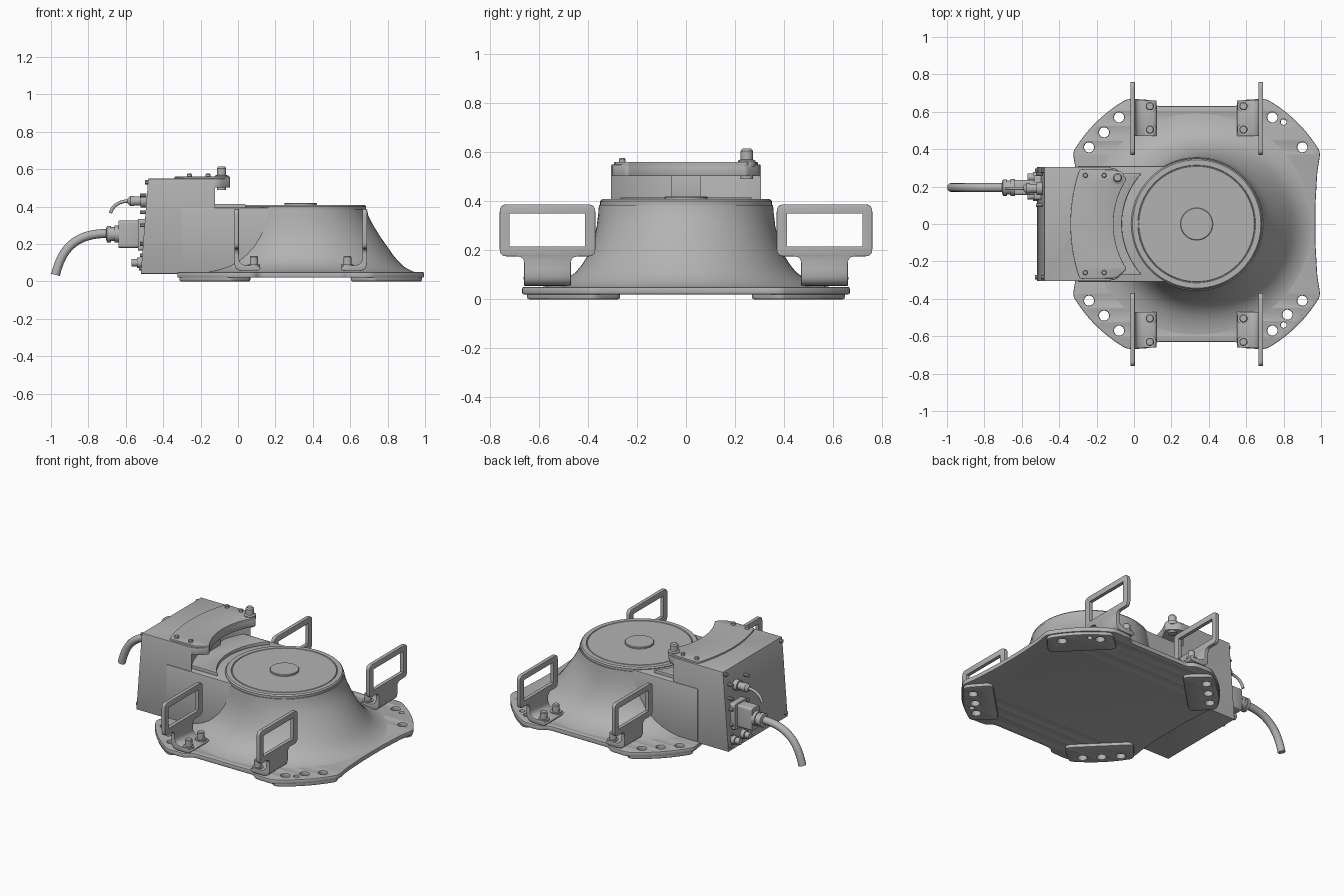
import bpy, bmesh, math
from mathutils import Vector

cube = bpy.data.objects.get("Cube")
if cube:
    bpy.data.objects.remove(cube)

grey = bpy.data.materials.new("cast_grey")
grey.use_nodes = True
grey.diffuse_color = (0.45, 0.45, 0.45, 1)
grey.node_tree.nodes["Principled BSDF"].inputs["Base Color"].default_value = grey.diffuse_color

CX = 0.335                      # axis of the round housing
SIDES = (1, -1)
ALONG_X = (0, math.radians(-90), 0)      # local z points to -x
YZ_PLANE = (math.radians(90), 0, math.radians(90))
XZ_PLANE = (math.radians(90), 0, 0)


def finish(obj, angle=35):
    """Weld, fix normals, colour and shade a mesh object."""
    bm = bmesh.new()
    bm.from_mesh(obj.data)
    bmesh.ops.remove_doubles(bm, verts=bm.verts, dist=0.0002)
    bmesh.ops.recalc_face_normals(bm, faces=bm.faces)
    bm.to_mesh(obj.data)
    bm.free()
    obj.data.materials.clear()
    obj.data.materials.append(grey)
    bpy.ops.object.select_all(action='DESELECT')
    obj.select_set(True)
    bpy.context.view_layer.objects.active = obj
    bpy.ops.object.shade_smooth_by_angle(angle=math.radians(angle))
    return obj


def add(name, data, loc=(0, 0, 0), rot=(0, 0, 0)):
    obj = bpy.data.objects.new(name, data)
    obj.location, obj.rotation_euler = loc, rot
    bpy.context.collection.objects.link(obj)
    return obj


def to_mesh(obj):
    bpy.ops.object.select_all(action='DESELECT')
    obj.select_set(True)
    bpy.context.view_layer.objects.active = obj
    bpy.ops.object.convert(target='MESH')
    return finish(bpy.context.view_layer.objects.active)


def slab(name, outlines, thick, loc, rot=(0, 0, 0), bevel=0.004):
    """Extruded flat shape, centred on loc; later outlines are holes."""
    cu = bpy.data.curves.new(name, 'CURVE')
    cu.dimensions, cu.fill_mode = '2D', 'BOTH'
    cu.extrude = thick / 2 - bevel
    cu.bevel_depth, cu.offset, cu.bevel_resolution = bevel, -bevel, 1
    for pts in outlines:
        sp = cu.splines.new('POLY')
        sp.points.add(len(pts) - 1)
        for p, (x, y) in zip(sp.points, pts):
            p.co = (x, y, 0, 1)
        sp.use_cyclic_u = True
    return to_mesh(add(name, cu, loc, rot))


def rounded(pts, r, steps=5):
    out = []
    for i, p in enumerate(pts):
        p, a, b = Vector(p), Vector(pts[i - 1]), Vector(pts[(i + 1) % len(pts)])
        a = p + (a - p).normalized() * min(r, (a - p).length * 0.48)
        b = p + (b - p).normalized() * min(r, (b - p).length * 0.48)
        for k in range(steps + 1):
            t = k / steps
            out.append(tuple(a * (1 - t) ** 2 + p * 2 * t * (1 - t) + b * t * t))
    return out


def arc(r, a0, a1, n=16, cx=0, cy=0):
    angles = [math.radians(a0 + (a1 - a0) * i / n) for i in range(n + 1)]
    return [(cx + r * math.cos(a), cy + r * math.sin(a)) for a in angles]


def circle(x, y, r):
    return arc(r, 0, 345, 23, x, y)


def rect(x0, y0, x1, y1):
    return [(x0, y0), (x1, y0), (x1, y1), (x0, y1)]


def skin(name, rings, loc=(0, 0, 0), rot=(0, 0, 0)):
    """Join rings of points and cap both ends."""
    bm = bmesh.new()
    rows = [[bm.verts.new(p) for p in ring] for ring in rings]
    for lo, hi in zip(rows, rows[1:]):
        for i in range(len(lo)):
            bm.faces.new((lo[i - 1], lo[i], hi[i], hi[i - 1]))
    bm.faces.new(rows[0])
    bm.faces.new(rows[-1])
    me = bpy.data.meshes.new(name)
    bm.to_mesh(me)
    bm.free()
    return finish(add(name, me, loc, rot))


def lathe(name, profile, loc, rot=(0, 0, 0), n=24):
    ring = arc(1, 0, 360 - 360 / n, n - 1)
    return skin(name, [[(r * x, r * y, z) for x, y in ring] for r, z in profile], loc, rot)


def cable(name, pts, r):
    cu = bpy.data.curves.new(name, 'CURVE')
    cu.dimensions, cu.bevel_depth, cu.use_fill_caps = '3D', r, True
    sp = cu.splines.new('NURBS')
    sp.points.add(len(pts) - 1)
    for p, co in zip(sp.points, pts):
        p.co = (*co, 1)
    sp.use_endpoint_u, sp.order_u, sp.resolution_u = True, 4, 10
    to_mesh(add(name, cu))


# Base flange: one quadrant mirrored into a full outline
quad = [(0.635, 0.1), (0.645, 0.28)] + arc(0.765, 30, 61, 10) + [(0.25, 0.665), (0.22, 0.63)]
outline = []
for sx, sy in ((1, 1), (-1, 1), (-1, -1), (1, -1)):
    part = [(CX + sx * x, sy * y) for x, y in quad]
    outline += part if sx * sy > 0 else part[::-1]
holes = [(x, s * y, 0.027) for s in SIDES
         for x, y in ((-0.24, 0.41), (-0.16, 0.49), (-0.08, 0.57), (0.74, 0.57), (0.9, 0.41))]
holes += [(0.82, -0.485, 0.027), (0.8, 0.545, 0.015), (0.8, -0.54, 0.015)]
slab("base_flange", [rounded(outline, 0.03, 3)] + [circle(*h) for h in holes],
     0.03, (0, 0, 0.035), bevel=0.006)

# Foot pads under the four corners
for sx in SIDES:
    for sy in SIDES:
        pad = arc(0.758, 30, 60, 8) + arc(0.6, 65, 25, 1)
        pad = rounded([(CX + sx * x, sy * y) for x, y in pad], 0.04, 3)
        own = [circle(*h) for h in holes if (h[0] - CX) * sx > 0 and h[1] * sy > 0]
        slab("foot_pad", [pad] + own, 0.03, (0, 0, 0.015), bevel=0.007)

# Flared housing: height, side radius, radius towards +x
flare = [(0.046, 0.62, 0.63), (0.052, 0.575, 0.605), (0.06, 0.54, 0.585), (0.08, 0.49, 0.55),
         (0.11, 0.45, 0.52), (0.14, 0.425, 0.495), (0.18, 0.4, 0.467), (0.24, 0.377, 0.425),
         (0.3, 0.364, 0.388), (0.35, 0.358, 0.362), (0.385, 0.355, 0.355)]
rings = []
for z, side, right in flare:
    ring = []
    for x, y in arc(1, 0, 355, 71):
        r = side + (right - side) * max(0, x) ** 1.5
        ring.append((CX + r * x, r * y, z))
    rings.append(ring)
skin("flared_housing", rings)
lathe("top_cover", [(0.35, 0.38), (0.35, 0.4), (0.343, 0.408), (0.315, 0.408), (0.313, 0.404),
                    (0.31, 0.404), (0.308, 0.408), (0.01, 0.408)], (CX, 0, 0), n=72)
lathe("centre_hub", [(0.087, 0.4), (0.087, 0.416), (0.084, 0.419)], (CX, 0, 0), n=36)

# Connection box with a concave front, joined to the housing by a neck
slab("neck", [rect(-0.3, -0.31, CX, 0.31)], 0.355, (0, 0, 0.2175), bevel=0.008)


def concave(r, half, back):
    a = math.degrees(math.asin(half / r))
    return [(back, half)] + arc(r, 180 - a, 180 + a, 20, CX) + [(back, -half)]


box = slab("connection_box", [concave(0.55, 0.305, -0.52)], 0.51, (0, 0, 0.295))
for v in box.data.vertices:
    if v.co.x < -0.4:
        v.co.x += 0.04 * (v.co.z + 0.255) / 0.51
slab("recess_rib", [rect(-0.3, -0.06, -0.17, 0.06)], 0.13, (0, 0, 0.45))
slab("recess_ledge", [concave(0.4, 0.27, -0.2)], 0.03, (0, 0, 0.4))
front = arc(0.445, 147, 213, 20, CX)
slab("box_overhang", [rounded([(-0.3, 0.3), (-0.1, 0.3)] + front + [(-0.1, -0.3), (-0.3, -0.3)], 0.02, 3)],
     0.047, (0, 0, 0.5255))
rear = arc(0.9, 199, 161, 16, 0.56)
slab("box_cover", [rounded([(-0.1, 0.29)] + front + [(-0.1, -0.29)] + rear, 0.015, 3)],
     0.02, (0, 0, 0.55), bevel=0.003)
for x in (-0.26, -0.16):
    for s in SIDES:
        lathe("cover_screw", [(0.013, 0.55), (0.013, 0.572), (0.01, 0.576)], (x, s * 0.26, 0), n=12)
lathe("vent_plug", [(0.025, 0.49), (0.025, 0.54), (0.036, 0.54), (0.036, 0.565), (0.025, 0.57),
                    (0.025, 0.605), (0.018, 0.614)], (-0.088, 0.248, 0))

# Lifting handles on bent brackets, with bolts
grip = [(0.37, 0.175), (0.37, 0.387), (0.76, 0.387), (0.76, 0.175),
        (0.66, 0.175), (0.66, 0.11), (0.47, 0.11), (0.47, 0.175)]
bend = [(0.355, 0.17), (0.355, 0.055), (0.215, 0.055), (0.215, 0.085), (0.33, 0.085), (0.33, 0.17)]
for sx in SIDES:
    for sy in SIDES:
        frame = [(sy * y, z) for y, z in rounded(grip, 0.03)]
        window = [(sy * y, z) for y, z in rect(0.413, 0.215, 0.72, 0.35)]
        slab("lifting_handle", [frame, window], 0.024, (CX + sx * 0.3425, 0, 0), YZ_PLANE, 0.002)
        slab("handle_bracket", [[(CX + sx * x, z) for x, z in rounded(bend, 0.05)]],
             0.19, (0, sy * 0.565, 0), XZ_PLANE, 0.002)
        for y in (0.505, 0.63):
            lathe("bracket_bolt", [(0.033, 0.08), (0.033, 0.09), (0.022, 0.09), (0.022, 0.13),
                                   (0.018, 0.135)], (CX + sx * 0.25, sy * y, 0), n=18)

# Connectors and cables on the rear wall
slab("power_flange", [rounded(rect(0.13, 0.165, 0.26, 0.335), 0.015)], 0.05, (-0.51, 0, 0), YZ_PLANE)
slab("power_plug", [rounded(rect(0.155, 0.18, 0.235, 0.325), 0.015)], 0.12, (-0.58, 0, 0), YZ_PLANE)
lathe("power_gland", [(0.045, 0), (0.045, 0.025), (0.038, 0.025), (0.038, 0.045), (0.044, 0.045),
                      (0.044, 0.065), (0.03, 0.07)], (-0.635, 0.195, 0.253), ALONG_X)
cable("power_cable", [(-0.68, 0.195, 0.256), (-0.76, 0.195, 0.258), (-0.87, 0.195, 0.235),
                      (-0.95, 0.195, 0.14), (-0.976, 0.195, 0.035)], 0.024)
lathe("signal_plug", [(0.034, 0), (0.034, 0.03), (0.024, 0.03), (0.024, 0.065), (0.028, 0.065),
                      (0.028, 0.085), (0.014, 0.1)], (-0.49, 0.19, 0.43), ALONG_X)
cable("signal_cable", [(-0.58, 0.19, 0.43), (-0.63, 0.19, 0.43), (-0.67, 0.19, 0.41),
                       (-0.682, 0.19, 0.365)], 0.009)
for y, z in ((0.25, 0.1), (0.15, 0.1)):
    lathe("port_cap", [(0.028, 0), (0.028, 0.03), (0.02, 0.03), (0.02, 0.06)], (-0.51, y, z), ALONG_X, 18)
for y in (0.1, 0.265):
    for z in (0.14, 0.2, 0.3, 0.37, 0.46):
        lathe("wall_screw", [(0.01, 0), (0.01, 0.035)], (-0.49, y, z), ALONG_X, 10)
for y in (-0.285, 0.285):
    for z in (0.07, 0.53):
        lathe("wall_screw", [(0.012, 0), (0.012, 0.02)], (-0.515 + 0.07 * z, y, z), ALONG_X, 10)
